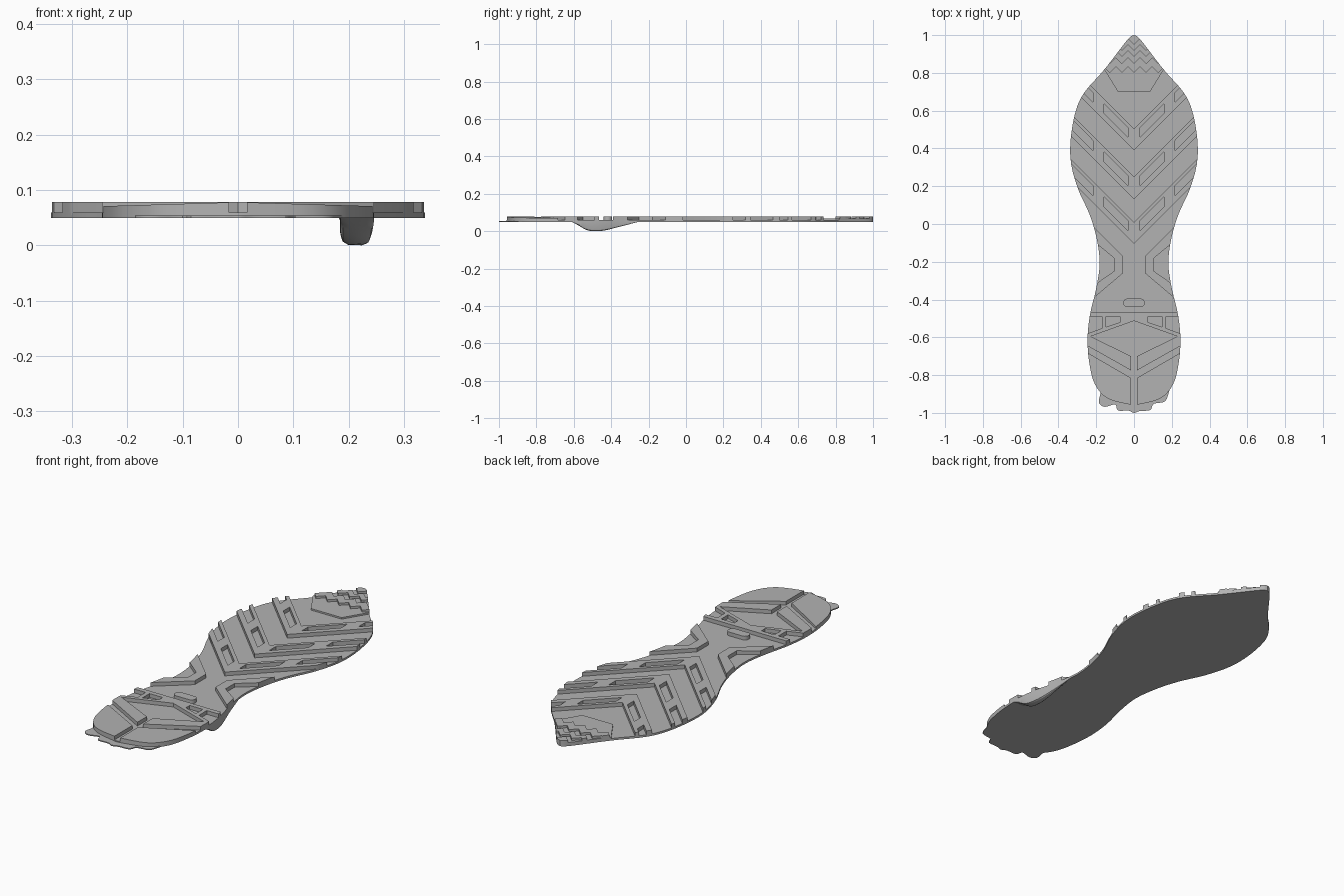
import bpy, bmesh, math

cube = bpy.data.objects.get("Cube")
if cube:
    bpy.data.objects.remove(cube, do_unlink=True)

BOTTOM, FLOOR, TOP = 0.049, 0.059, 0.078

grey = bpy.data.materials.new("rubber_grey")
grey.use_nodes = True
colour = (0.45, 0.45, 0.45, 1)
grey.diffuse_color = colour
shader = grey.node_tree.nodes["Principled BSDF"]
shader.inputs["Base Color"].default_value = colour
shader.inputs["Roughness"].default_value = 0.8


def spline(pts, steps=5):
    """Smooth open curve through the points."""
    pad = [pts[0]] + pts + [pts[-1]]
    out = []
    for a, b, c, d in zip(pad, pad[1:], pad[2:], pad[3:]):
        for i in range(steps):
            t = i / steps
            out.append(tuple(0.5 * (2 * q + (r - p) * t + (2 * p - 5 * q + 4 * r - s) * t * t
                                    + (3 * q - p - 3 * r + s) * t ** 3)
                             for p, q, r, s in zip(a, b, c, d)))
    return out + [pts[-1]]


def mirrored(poly):
    return [(-x, y) for x, y in reversed(poly)]


def both(*polys):
    return [p for q in polys for p in (q, mirrored(q))]


def finish(name, bm):
    bmesh.ops.recalc_face_normals(bm, faces=bm.faces)
    mesh = bpy.data.meshes.new(name)
    bm.to_mesh(mesh)
    bm.free()
    mesh.materials.append(grey)
    ob = bpy.data.objects.new(name, mesh)
    bpy.context.collection.objects.link(ob)
    return ob


def prisms(name, polys, z0, z1):
    """Extrude flat polygons from z0 up to z1."""
    bm = bmesh.new()
    for poly in polys:
        face = bm.faces.new([bm.verts.new((x, y, z0)) for x, y in poly])
        new = bmesh.ops.extrude_face_region(bm, geom=[face])["geom"]
        bmesh.ops.translate(bm, vec=(0, 0, z1 - z0),
                            verts=[v for v in new if isinstance(v, bmesh.types.BMVert)])
    return finish(name, bm)


def cut(ob, cutter, operation):
    mod = ob.modifiers.new("cut", "BOOLEAN")
    mod.object, mod.operation, mod.solver = cutter, operation, "EXACT"
    bpy.context.view_layer.update()
    graph = bpy.context.evaluated_depsgraph_get()
    mesh = bpy.data.meshes.new_from_object(ob.evaluated_get(graph))
    ob.modifiers.clear()
    ob.data = mesh


def smooth(ob):
    bpy.ops.object.select_all(action="DESELECT")
    ob.select_set(True)
    bpy.context.view_layer.objects.active = ob
    bpy.ops.object.shade_smooth_by_angle(angle=math.radians(30))


# Sole outline: right half, toe to heel
half = spline([(0, 1), (0.035, 0.975), (0.155, 0.82), (0.26, 0.7), (0.308, 0.6), (0.335, 0.45),
               (0.333, 0.32), (0.296, 0.185), (0.235, 0.05), (0.197, -0.08), (0.182, -0.21),
               (0.2, -0.34), (0.233, -0.48), (0.246, -0.61), (0.236, -0.74), (0.206, -0.85),
               (0.137, -0.925), (0, -0.96)])
outline = half + mirrored(half)[1:-1]


def edge_x(y):
    for (xa, ya), (xb, yb) in zip(half, half[1:]):
        if yb <= y <= ya:
            return xa + (xb - xa) * (ya - y) / max(ya - yb, 1e-6)
    return 0


base = prisms("sole_base", [outline], BOTTOM, FLOOR)
smooth(base)
trimmer = prisms("trim_helper", [outline], -0.1, 0.2)
trimmer.hide_render = True


def tread(name, polys, top=TOP, slots=None):
    """Raised tread trimmed to the sole outline, with optional slots."""
    ob = prisms(name, polys, FLOOR - 0.004, top)
    cut(ob, trimmer, "INTERSECT")
    if slots:
        tool = prisms("slot_helper", slots, -0.1, 0.2)
        tool.hide_render = True
        cut(ob, tool, "DIFFERENCE")
        bpy.data.objects.remove(tool, do_unlink=True)
    smooth(ob)
    return ob


def slant(x0, x1, hi, lo):
    """Parallelogram at 45 degrees."""
    return [(x0, lo + x0), (x1, lo + x1), (x1, hi + x1), (x0, hi + x0)]


# Forefoot chevrons with inner slots and slots open to the edge
for i, (hi, lo) in enumerate([(0.503, 0.39), (0.25, 0.132), (0.01, -0.105)]):
    arm = [(0, lo), (0.5, lo + 0.5), (0.5, hi + 0.5), (0, hi)]
    vee = arm[:3] + [(0, hi)] + mirrored(arm)[1:3]
    s_hi, s_lo = hi - 0.025, lo + 0.038
    tread(f"chevron_{i + 1}", [vee],
          slots=both(slant(0.032, 0.16, s_hi, s_lo), slant(0.217, 0.45, s_hi, s_lo)))

# Toe pad with zigzag ridges
side = [(0.085, 0.70), (0.165, 0.83), (0.3, 1.1)]
tread("toe_pad", [side + mirrored(side)], top=0.067)


def zigzag(y):
    return [(i * 0.032, y + (0.032 if i % 2 else 0)) for i in range(-7, 8)]


for i, (hi, lo) in enumerate([(0.92, 0.885), (0.85, 0.8)]):
    tread(f"toe_ridge_{i + 1}", [zigzag(lo) + zigzag(hi)[::-1]])
tread("toe_tip", [zigzag(0.95) + [(0.3, 1.1), (-0.3, 1.1)]])

# Waist brackets
bracket = [(0.3, 0.07), (0.058, -0.17), (0.058, -0.26), (0.3, -0.465),
           (0.3, -0.385), (0.106, -0.25), (0.106, -0.18), (0.3, -0.02)]
tread("waist_brackets", both(bracket))

# Small pill in the waist
pill = []
for i in range(16):
    a = math.tau * (i + 0.5) / 16
    pill.append((math.copysign(0.035, math.cos(a)) + 0.022 * math.cos(a),
                 -0.418 + 0.023 * math.sin(a)))
tread("waist_pill", [pill])

# Front heel bar with slots
bar = [(0, -0.513), (0.3, -0.62), (0.3, -0.466)]
tread("heel_front_bar", [bar + mirrored(bar)[:2]],
      slots=both([(0.075, -0.49), (0.075, -0.52), (0.148, -0.545), (0.148, -0.49)],
                 [(0.17, -0.49), (0.17, -0.552), (0.3, -0.6), (0.3, -0.49)]))

# Heel stripes and rear pads, split by a centre groove
tread("heel_stripes", both([(0.016, -0.775), (0.3, -0.615), (0.3, -0.56), (0.016, -0.7)]))
pads = tread("heel_pads", both([(0.016, -0.815), (0.016, -1.1), (0.3, -1.1), (0.3, -0.65)]))
for v in pads.data.vertices:
    if v.co.z > FLOOR:
        v.co.z -= 0.03 * abs(v.co.x)
bpy.data.objects.remove(trimmer, do_unlink=True)

# Thin scalloped flange behind the heel
scallops = spline([(-0.2, -0.84), (-0.178, -0.89), (-0.186, -0.945), (-0.155, -0.968),
                   (-0.1, -0.955), (-0.085, -0.987), (-0.03, -0.988), (0, -1), (0.03, -0.99),
                   (0.085, -0.985), (0.105, -0.952), (0.165, -0.938), (0.188, -0.88),
                   (0.206, -0.84)], 4)
smooth(prisms("heel_flange", [scallops], BOTTOM, BOTTOM + 0.005))

# Rounded lug hanging under one edge
profile = spline([(-0.61, 0.0), (-0.57, 0.022), (-0.53, 0.044), (-0.485, 0.05), (-0.43, 0.045),
                  (-0.36, 0.027), (-0.3, 0.012), (-0.255, 0.0)], 3)
bm = bmesh.new()
rings = []
for y, d in profile:
    xo = edge_x(y)
    xi = min(0.184, xo - 0.004)
    w = xo - xi
    section = [(0, 0), (0.02, 0.6), (0.1, 0.86), (0.3, 0.98), (0.8, 1), (0.95, 0.93), (1, 0.75), (1, 0)]
    rings.append([bm.verts.new((xi + w * u, y, BOTTOM + 0.001 - max(d, 0) * 1.0 * k))
                  for u, k in section])
for a, b in zip(rings, rings[1:]):
    for i in range(len(a)):
        j = (i + 1) % len(a)
        bm.faces.new((a[i], a[j], b[j], b[i]))
smooth(finish("side_lug", bm))
